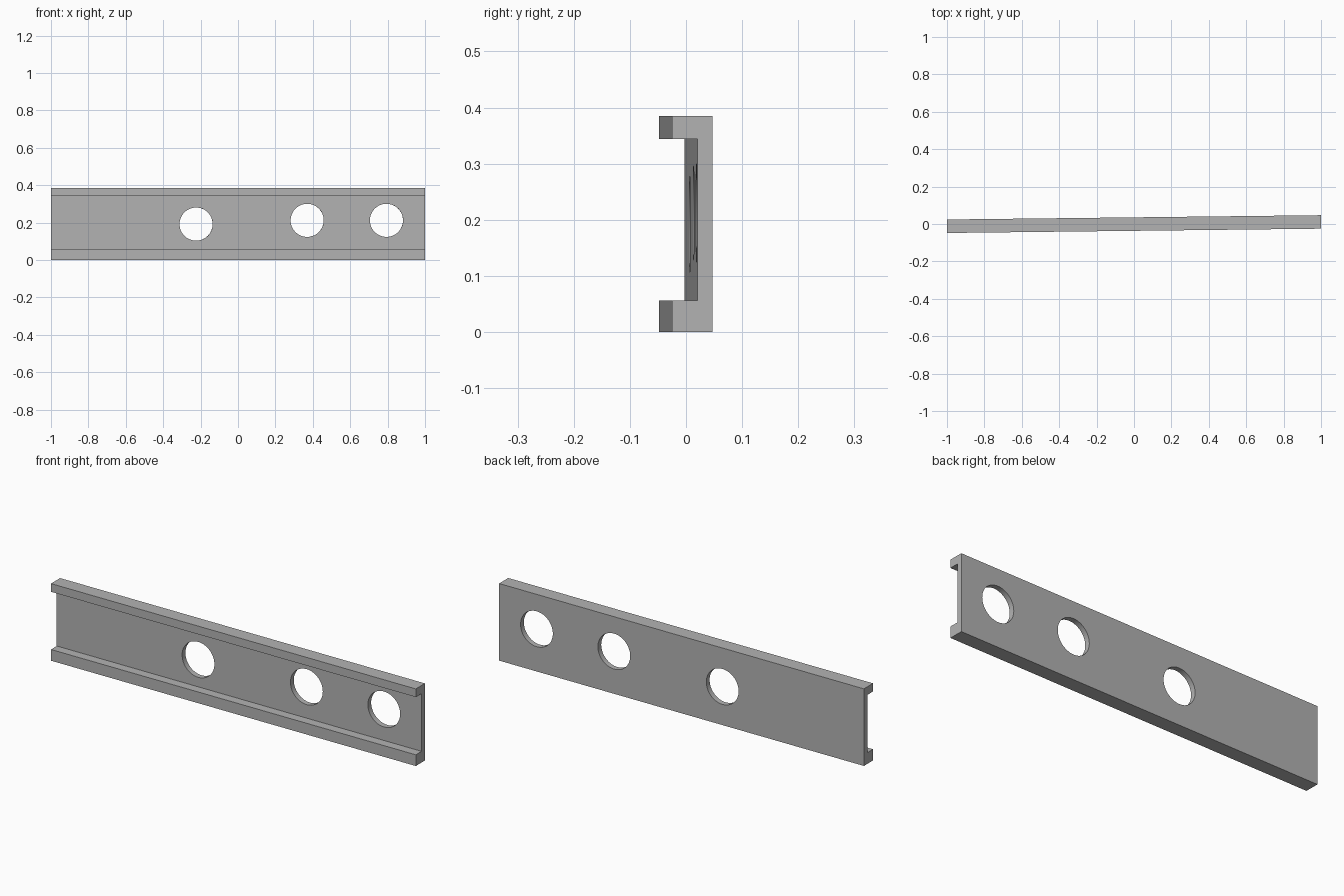
import bpy, bmesh, math
from mathutils import Matrix

cube = bpy.data.objects.get("Cube")
if cube:
    bpy.data.objects.remove(cube, do_unlink=True)

HALF_LENGTH = 0.9996
TILT = Matrix.Rotation(0.0115, 4, 'Z')

grey = bpy.data.materials.new("plain grey")
grey.use_nodes = True
colour = (0.45, 0.45, 0.45, 1)
grey.diffuse_color = colour
grey.node_tree.nodes["Principled BSDF"].inputs["Base Color"].default_value = colour


def make_object(name, bm):
    bmesh.ops.recalc_face_normals(bm, faces=bm.faces)
    mesh = bpy.data.meshes.new(name)
    bm.to_mesh(mesh)
    bm.free()
    mesh.materials.append(grey)
    obj = bpy.data.objects.new(name, mesh)
    bpy.context.collection.objects.link(obj)
    return obj


# Channel: C-shaped profile (y, z) extruded along its length
lip, web, back = -0.0365, 0.009, 0.0355
profile = [(back, 0), (back, 0.385), (lip, 0.385), (lip, 0.344),
           (web, 0.344), (web, 0.056), (lip, 0.056), (lip, 0)]
bm = bmesh.new()
end = bm.faces.new([bm.verts.new((-HALF_LENGTH, y, z)) for y, z in profile])
extruded = bmesh.ops.extrude_face_region(bm, geom=[end])["geom"]
bmesh.ops.translate(bm, vec=(2 * HALF_LENGTH, 0, 0),
                    verts=[v for v in extruded if isinstance(v, bmesh.types.BMVert)])
bmesh.ops.transform(bm, matrix=TILT, verts=bm.verts)
channel = make_object("channel", bm)

# Round holes through the web
bm = bmesh.new()
for x, z in [(-0.224, 0.192), (0.37, 0.212), (0.794, 0.212)]:
    place = TILT @ Matrix.Translation((x, 0.02, z)) @ Matrix.Rotation(math.pi / 2, 4, 'X')
    bmesh.ops.create_cone(bm, cap_ends=True, segments=64, radius1=0.0885,
                          radius2=0.0885, depth=0.2, matrix=place)
cutter = make_object("hole_cutter", bm)
cutter.hide_render = True

cut = channel.modifiers.new("holes", 'BOOLEAN')
cut.operation = 'DIFFERENCE'
cut.solver = 'EXACT'
cut.object = cutter
bpy.ops.object.select_all(action='DESELECT')
channel.select_set(True)
bpy.context.view_layer.objects.active = channel
bpy.ops.object.modifier_apply(modifier=cut.name)
bpy.data.objects.remove(cutter, do_unlink=True)
bpy.ops.object.shade_smooth_by_angle(angle=math.radians(30))
